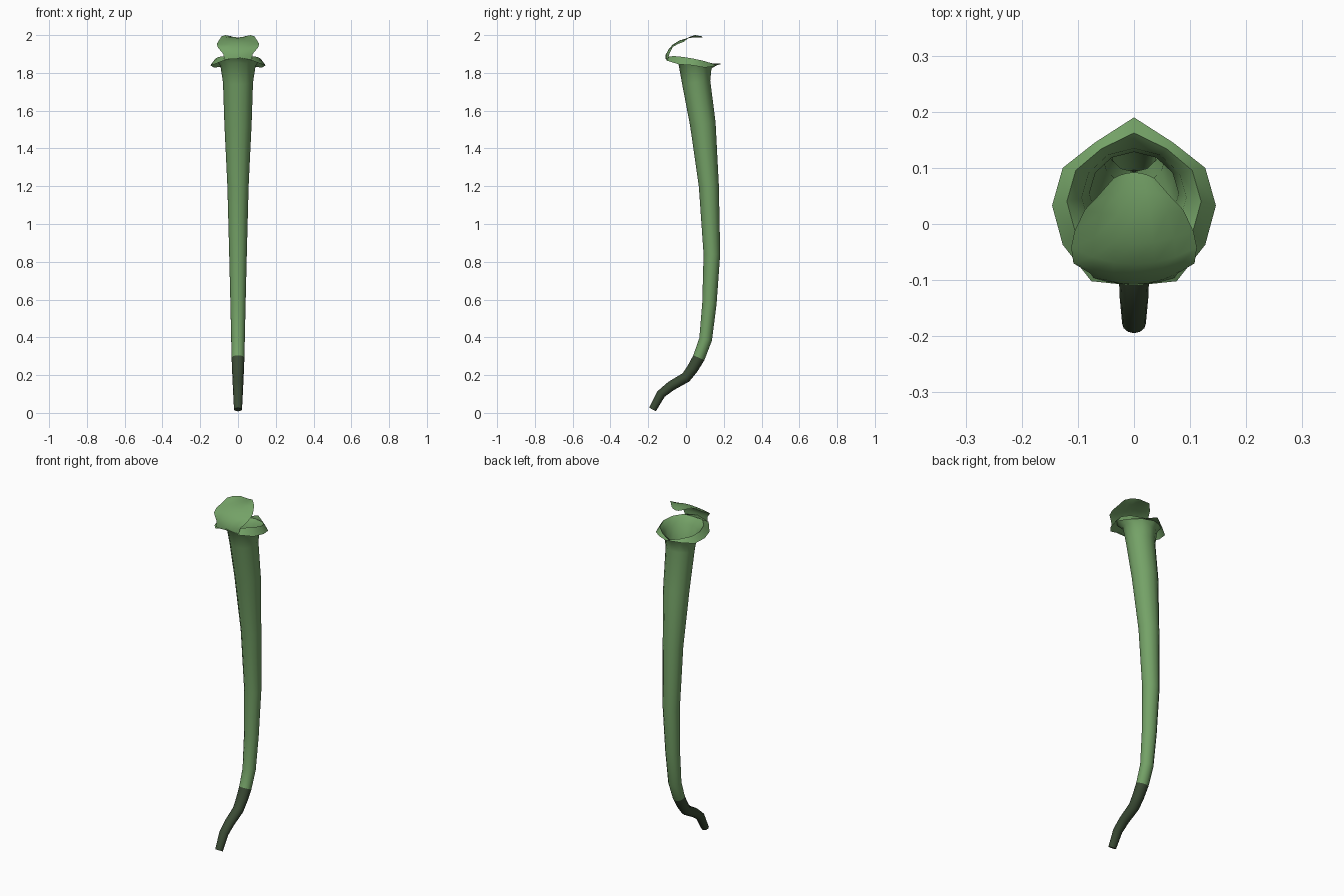
import bpy, bmesh, math
from mathutils import Vector

if "Cube" in bpy.data.objects:
    bpy.data.objects.remove(bpy.data.objects["Cube"])

N = 12  # sides of the tube


def material(name, rgb):
    m = bpy.data.materials.new(name)
    m.diffuse_color = (*rgb, 1)
    m.use_nodes = True
    m.node_tree.nodes["Principled BSDF"].inputs["Base Color"].default_value = m.diffuse_color
    return m


leaf = material("leaf green", (0.175, 0.36, 0.135))
dark = material("dark stem green", (0.042, 0.068, 0.034))


def build(name, rows, closed, mats):
    """Skin a list of point rows into a surface."""
    bm = bmesh.new()
    vs = [[bm.verts.new(p) for p in row] for row in rows]
    n = len(rows[0])
    for a, b in zip(vs, vs[1:]):
        for i in range(n if closed else n - 1):
            j = (i + 1) % n
            bm.faces.new((a[i], a[j], b[j], b[i]))
    if closed and name == "pitcher_tube":
        bm.faces.new(vs[0][::-1])
    bmesh.ops.recalc_face_normals(bm, faces=bm.faces)
    me = bpy.data.meshes.new(name)
    bm.to_mesh(me)
    bm.free()
    for m in mats:
        me.materials.append(m)
    ob = bpy.data.objects.new(name, me)
    bpy.context.collection.objects.link(ob)
    bpy.context.view_layer.objects.active = ob
    ob.select_set(True)
    bpy.ops.object.shade_smooth_by_angle(angle=math.radians(50))
    ob.select_set(False)
    return ob


# Curved tube: centre y, centre z, radius
path = [(-0.177, 0.018, 0.020), (-0.132, 0.10, 0.024), (-0.08, 0.142, 0.026),
        (0.0, 0.188, 0.028), (0.035, 0.235, 0.030), (0.068, 0.292, 0.032),
        (0.104, 0.39, 0.034), (0.124, 0.58, 0.038), (0.137, 0.84, 0.044),
        (0.121, 1.20, 0.053), (0.089, 1.53, 0.068), (0.054, 1.75, 0.075),
        (0.047, 1.835, 0.088)]
rows = []
for k, (y, z, r) in enumerate(path):
    a, b = path[max(k - 1, 0)], path[min(k + 1, len(path) - 1)]
    t = Vector((b[0] - a[0], b[1] - a[1])).normalized()
    rows.append([Vector((1.06 * r * math.sin(w), y + r * math.cos(w) * t.y,
                         z - r * math.cos(w) * t.x))
                 for w in (2 * math.pi * i / N for i in range(N))])
for p in rows[-1]:  # mouth slopes down toward the back
    p.z = 1.838 - 0.17 * (p.y - 0.047)

# Rolled lip with a pointed back: half outline, mirrored
half = [(0, .190, 1.848), (.07, .145, 1.835), (.127, .10, 1.828), (.146, .033, 1.84),
        (.127, -.037, 1.845), (.076, -.102, 1.865), (0, -.11, 1.882)]
outer = [Vector(p) for p in half] + [Vector((-x, y, z)) for x, y, z in half[-2:0:-1]]
crest = []
for p, q in zip(rows[-1], outer):
    c = p.lerp(q, 0.5)
    c.z = 1.862 - 0.19 * (c.y - 0.047) + 0.012 * abs(c.x) / 0.12
    crest.append(c)

tube = build("pitcher_tube", rows + [crest, outer], True, [leaf, dark])
for f in tube.data.polygons:  # lower stem is dark
    f.material_index = 1 if f.center.z < 0.285 else 0

# Hood arching over the mouth: centre y, centre z, half width, edge y shift, edge z shift
hood = [(-.108, 1.875, .072, .012, -.005), (-.108, 1.895, .078, .02, .005),
        (-.092, 1.925, .108, .022, .012), (-.072, 1.948, .112, .03, .005),
        (-.035, 1.972, .106, .022, -.008), (.015, 1.985, .088, .010, .008),
        (.06, 1.988, .066, -.012, .012), (.092, 1.986, .036, -.010, .008)]
rows = []
for y, z, w, dy, dz in hood:
    rows.append([Vector((w * s, y + dy * s * s, z + dz * s * s))
                 for s in (-1, -.67, -.33, 0, .33, .67, 1)])
build("pitcher_hood", rows, False, [leaf])
